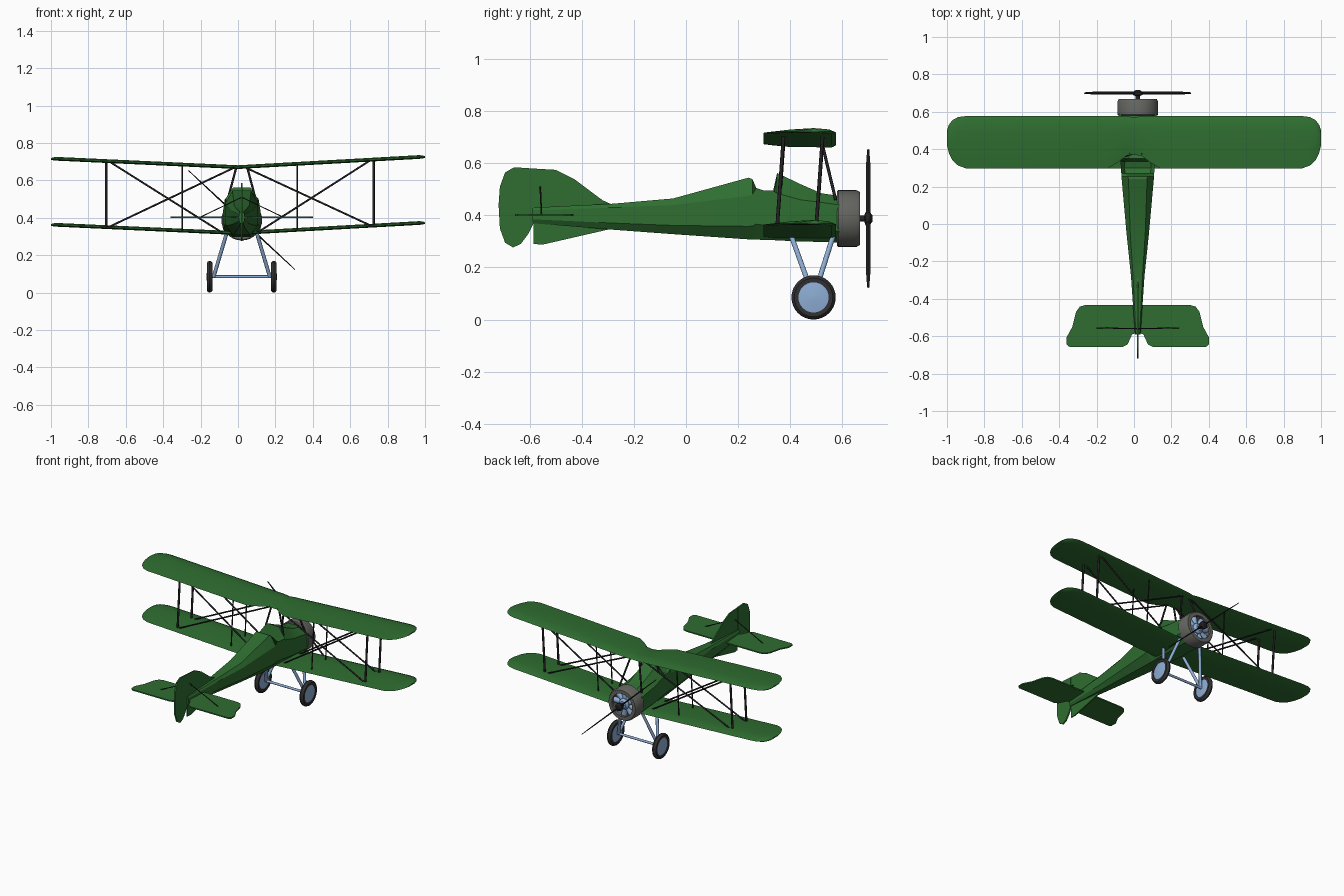
import bpy, math
from mathutils import Vector

if "Cube" in bpy.data.objects:
    bpy.data.objects.remove(bpy.data.objects["Cube"])

CX = 0.02  # centre line of the body


def material(name, r, g, b):
    m = bpy.data.materials.new(name)
    m.use_nodes = True
    m.diffuse_color = (r, g, b, 1)
    bsdf = m.node_tree.nodes["Principled BSDF"]
    bsdf.inputs["Base Color"].default_value = (r, g, b, 1)
    bsdf.inputs["Roughness"].default_value = 0.7
    return m


GREEN = material("fabric green", 0.028, 0.155, 0.03)
GREY = material("cowl grey", 0.13, 0.13, 0.12)
DARK = material("tyre dark", 0.03, 0.03, 0.032)
BLACK = material("strut black", 0.017, 0.015, 0.018)
BLUE = material("pale steel blue", 0.27, 0.42, 0.66)


def make(name, verts, faces, mat, angle=None):
    mesh = bpy.data.meshes.new(name)
    mesh.from_pydata([tuple(v) for v in verts], [], faces)
    mesh.validate()
    ob = bpy.data.objects.new(name, mesh)
    bpy.context.collection.objects.link(ob)
    mesh.materials.append(mat)
    bpy.ops.object.select_all(action="DESELECT")
    ob.select_set(True)
    bpy.context.view_layer.objects.active = ob
    bpy.ops.object.mode_set(mode="EDIT")
    bpy.ops.mesh.select_all(action="SELECT")
    bpy.ops.mesh.normals_make_consistent(inside=False)
    bpy.ops.object.mode_set(mode="OBJECT")
    if angle:
        bpy.ops.object.shade_smooth_by_angle(angle=math.radians(angle))
    return ob


def loft(name, rings, mat, angle=None, loop=False):
    """Skin a row of equal rings; cap the ends unless the row closes on itself."""
    n, k = len(rings[0]), len(rings)
    faces = []
    for i in range(k if loop else k - 1):
        a, b = i * n, (i + 1) % k * n
        faces += [(a + j, a + (j + 1) % n, b + (j + 1) % n, b + j) for j in range(n)]
    if not loop:
        faces += [tuple(range(n)), tuple(range((k - 1) * n, k * n))]
    return make(name, [v for r in rings for v in r], faces, mat, angle)


def lathe(name, profile, centre, axis, mat, steps=32, loop=False):
    """Turn (radius, offset) points about the x or y axis through centre."""
    rings = []
    for r, t in profile:
        ring = []
        for i in range(steps):
            a = 2 * math.pi * i / steps
            c, s = r * math.cos(a), r * math.sin(a)
            ring.append(Vector(centre) + Vector((t, c, s) if axis == "x" else (c, t, s)))
        rings.append(ring)
    return loft(name, rings, mat, 35, loop)


def rod(name, p, q, r, mat, sides=8):
    p, q = Vector(p), Vector(q)
    turn = (q - p).to_track_quat("Z", "Y")
    ring = [turn @ Vector((r * math.cos(2 * math.pi * i / sides),
                           r * math.sin(2 * math.pi * i / sides), 0)) for i in range(sides)]
    return loft(name, [[p + v for v in ring], [q + v for v in ring]], mat, 50)


def plate(name, outline, thick, place, mat):
    return loft(name, [[place(a, b, s * thick / 2) for a, b in outline] for s in (-1, 1)], mat)


# Fuselage: y, half width, bottom, shoulder height, ridge half width, ridge height
stations = [
    (-0.59, 0.015, 0.37, 0.42, 0.010, 0.43), (-0.28, 0.036, 0.345, 0.43, 0.025, 0.445),
    (-0.05, 0.060, 0.328, 0.44, 0.040, 0.465), (0.24, 0.086, 0.308, 0.475, 0.050, 0.545),
    (0.255, 0.087, 0.307, 0.48, 0.052, 0.54), (0.27, 0.088, 0.307, 0.505, 0.066, 0.47),
    (0.30, 0.090, 0.306, 0.495, 0.072, 0.45), (0.335, 0.092, 0.305, 0.495, 0.068, 0.46),
    (0.35, 0.093, 0.304, 0.485, 0.046, 0.563), (0.44, 0.096, 0.300, 0.46, 0.045, 0.52),
    (0.52, 0.098, 0.298, 0.45, 0.045, 0.485), (0.59, 0.100, 0.296, 0.44, 0.048, 0.475),
]
rings = []
for y, w, low, shoulder, rw, ridge in stations:
    chine = low + 0.3 * (shoulder - low)
    half = [(0.5 * w, low), (w, chine), (w, shoulder), (rw, ridge)]
    pts = half + [(-x, z) for x, z in reversed(half)]
    rings.append([(CX + x, y, z) for x, z in pts])
loft("fuselage", rings, GREEN, 20)


# Wings: an aerofoil section swept along the span with rounded tips
def wing_z(x, root):
    return root + (0.056 if x > 0 else 0.046) * abs(x)


def wing(name, root, notch):
    half = [(0.14, 0.298, 0.577), (0.55, 0.298, 0.577), (0.90, 0.298, 0.577), (0.94, 0.312, 0.572),
            (0.97, 0.340, 0.556), (0.99, 0.380, 0.530), (1.0, 0.420, 0.500)]
    if notch:
        half = [(0, 0.370, 0.570), (0.04, 0.365, 0.577), (0.085, 0.33, 0.577)] + half
    else:
        half = [(0, 0.298, 0.577)] + half
    span = [(-x, a, b) for x, a, b in reversed(half[1:])] + half
    foil = [(0, 0.0), (0.3, 0.009), (0.7, 0.014), (0.92, 0.010), (1, 0.001),
            (0.94, -0.006), (0.6, -0.005), (0.15, -0.005)]
    rows = []
    for x, a, b in span:
        thin = min(1, (b - a) / 0.2)
        rows.append([(x, a + (b - a) * t, wing_z(x, root) + h * thin) for t, h in foil])
    loft(name, rows, GREEN, 40)


UP, LOW = 0.667, 0.314
wing("upper_wing", UP, True)
wing("lower_wing", LOW, False)

# Struts and crossed braces between the wings, in a front and a rear plane
for plane, yl, yu in (("rear", 0.35, 0.375), ("front", 0.50, 0.525)):
    for side, s in (("left", 1), ("right", -1)):
        def low(d):
            return (0.01 + s * d, yl, wing_z(s * d, LOW))

        def up(d):
            return (0.01 + s * d, yu, wing_z(s * d, UP))
        tag = plane + "_" + side
        rod("outer_strut_" + tag, low(0.715), up(0.715), 0.007, BLACK)
        rod("inner_strut_" + tag, low(0.307), up(0.307), 0.004, BLACK)
        rod("falling_brace_" + tag, low(0.09), up(0.695), 0.005, BLACK)
        rod("rising_brace_" + tag, low(0.71), up(0.03), 0.005, BLACK)
        foot = 0.575 if plane == "front" else 0.36
        rod("cabane_strut_" + tag, (CX + s * 0.085, foot, 0.46), (CX + s * 0.03, yu, UP), 0.006, BLACK)

# Tail: fin, rudder, tailplane and bracing wires
def upright(y, z, t):
    return (CX + t, y, z)


plate("tail_fin", [(-0.28, 0.44), (-0.32, 0.458), (-0.37, 0.495), (-0.43, 0.54), (-0.50, 0.575),
                   (-0.585, 0.58), (-0.585, 0.29), (-0.55, 0.288), (-0.28, 0.35)],
      0.008, upright, GREEN)
plate("rudder", [(-0.585, 0.58), (-0.66, 0.585), (-0.695, 0.565), (-0.715, 0.51), (-0.72, 0.44),
                 (-0.715, 0.35), (-0.695, 0.295), (-0.665, 0.277), (-0.635, 0.29), (-0.605, 0.33),
                 (-0.585, 0.37)], 0.010, upright, GREEN)
for side, s in (("left", 1), ("right", -1)):
    plate("tailplane_" + side,
          [(0, -0.433), (0.28, -0.433), (0.31, -0.442), (0.33, -0.47), (0.35, -0.55), (0.38, -0.605),
           (0.38, -0.645), (0.365, -0.657), (0.08, -0.657), (0.055, -0.645), (0.03, -0.59), (0, -0.58)],
          0.008, lambda x, y, t: (CX + s * x, y, 0.402 + t), GREEN)
    rod("tail_wire_" + side, (CX, -0.56, 0.51), (CX + s * 0.225, -0.555, 0.402), 0.003, BLACK, 6)

# Cowl, rotary engine and propeller
hub = Vector((CX, 0, 0.388))
lathe("cowl", [(0.01, 0.58), (0.104, 0.58), (0.109, 0.585), (0.109, 0.655), (0.102, 0.668), (0.078, 0.668),
               (0.076, 0.655), (0.098, 0.645), (0.098, 0.595), (0.01, 0.595)], hub, "y", GREY, loop=True)
lathe("crankcase", [(0.036, 0.59), (0.036, 0.645), (0.022, 0.66)], hub, "y", BLUE, 20)
for i in range(9):
    a = 2 * math.pi * i / 9
    out = Vector((math.cos(a), 0, math.sin(a)))
    start = hub + Vector((0, 0.622, 0))
    rod("engine_cylinder", start + out * 0.03, start + out * 0.094, 0.018, BLUE, 12)
lathe("propeller_hub", [(0.012, 0.655), (0.012, 0.685), (0.026, 0.69), (0.026, 0.706), (0.012, 0.716)],
      hub, "y", BLACK, 16)
blade = Vector((0.285, 0, -0.265))
across = blade.cross(Vector((0, 1, 0))).normalized()
rows = []
for t, chord, thick in ((-1, 0.004, 0.002), (-0.8, 0.008, 0.003), (-0.1, 0.008, 0.005),
                        (0.1, 0.008, 0.005), (0.8, 0.008, 0.003), (1, 0.004, 0.002)):
    mid = hub + Vector((0, 0.70, 0)) + blade * t
    rows.append([mid + Vector((0, chord, 0)), mid + across * thick,
                 mid - Vector((0, chord, 0)), mid - across * thick])
loft("propeller_blades", rows, BLACK)

# Landing gear
AXLE_Y, AXLE_Z = 0.49, 0.085
rod("axle", (CX - 0.17, AXLE_Y, AXLE_Z), (CX + 0.17, AXLE_Y, AXLE_Z), 0.008, BLUE, 12)
for side, s in (("left", 1), ("right", -1)):
    centre = (CX + s * 0.172, AXLE_Y, AXLE_Z)
    lathe("tyre_" + side, [(0.058, -0.014), (0.074, -0.015), (0.082, -0.009), (0.085, 0),
                           (0.082, 0.009), (0.074, 0.015), (0.058, 0.014)], centre, "x", DARK, loop=True)
    lathe("wheel_disc_" + side, [(0.012, -0.016), (0.06, -0.010), (0.06, 0.010), (0.012, 0.016)],
          centre, "x", BLUE)
    for end, y in (("rear", 0.405), ("front", 0.565)):
        rod("gear_leg_" + end + "_" + side, (CX + s * 0.08, y, 0.32),
            (CX + s * 0.15, AXLE_Y, AXLE_Z), 0.010, BLUE, 10)
